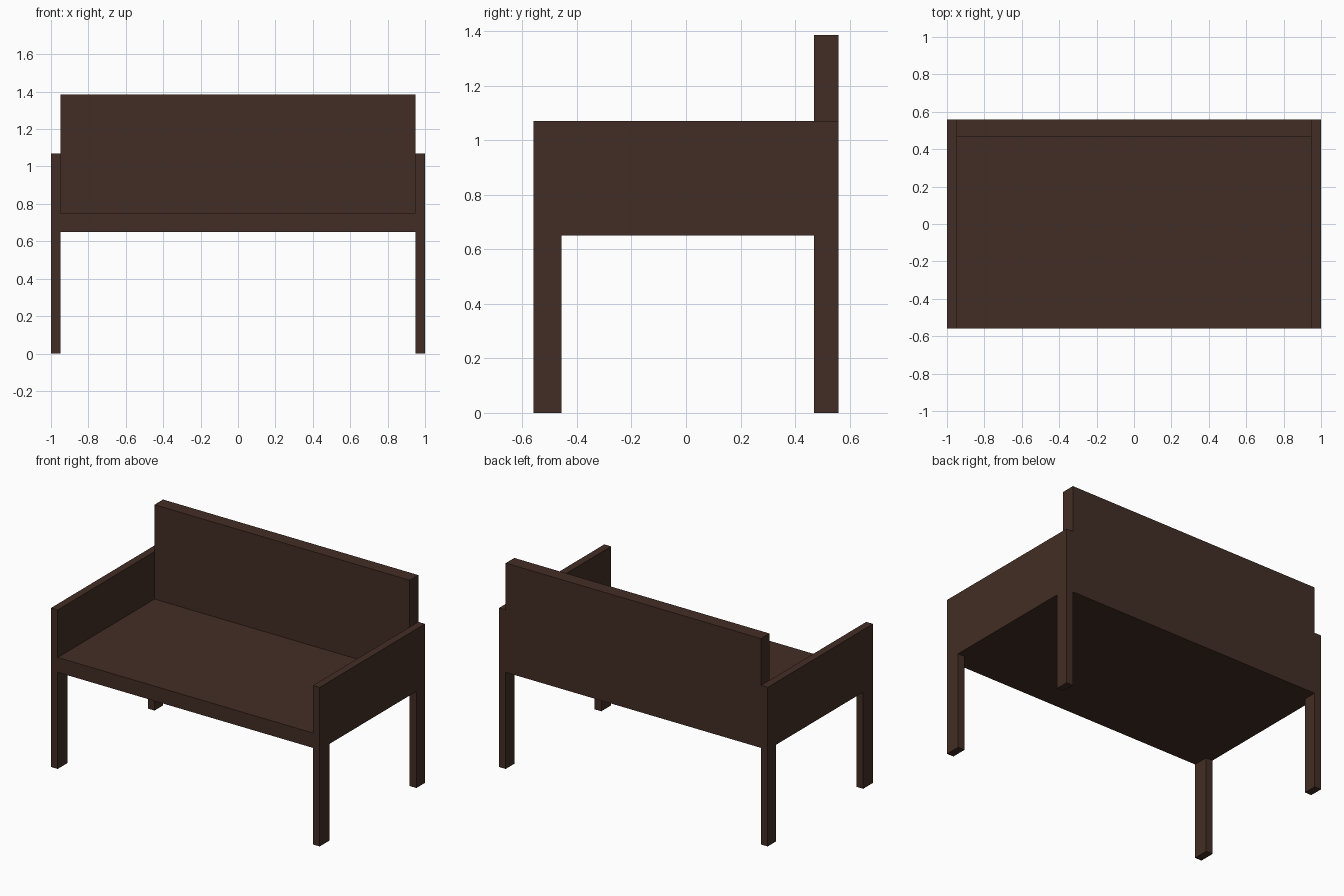
import bpy
import bmesh

if "Cube" in bpy.data.objects:
    bpy.data.objects.remove(bpy.data.objects["Cube"])

wood = bpy.data.materials.new("dark_brown_wood")
wood.diffuse_color = (0.055, 0.027, 0.018, 1.0)
wood.use_nodes = True
wood.node_tree.nodes["Principled BSDF"].inputs["Base Color"].default_value = wood.diffuse_color

HALF_X, INNER_X = 1.0, 0.95       # outer and inner faces of the side panels
FRONT, BACK = -0.56, 0.56
FRONT_LEG, BACK_LEG = -0.456, 0.469  # inner edges of the legs
SEAT_LOW, SEAT_TOP, ARM_TOP, BACK_TOP = 0.65, 0.75, 1.07, 1.385


def extrude_profile(name, yz, x0, x1):
    """Extrude a closed y-z outline along x."""
    bm = bmesh.new()
    face = bm.faces.new([bm.verts.new((x0, y, z)) for y, z in yz])
    new = bmesh.ops.extrude_face_region(bm, geom=[face])["geom"]
    verts = [g for g in new if isinstance(g, bmesh.types.BMVert)]
    bmesh.ops.translate(bm, verts=verts, vec=(x1 - x0, 0, 0))
    bmesh.ops.recalc_face_normals(bm, faces=bm.faces[:])
    mesh = bpy.data.meshes.new(name)
    bm.to_mesh(mesh)
    bm.free()
    mesh.materials.append(wood)
    obj = bpy.data.objects.new(name, mesh)
    bpy.context.collection.objects.link(obj)
    return obj


def rect(y0, y1, z0, z1):
    return [(y0, z0), (y1, z0), (y1, z1), (y0, z1)]


# Side panels: armrest and two legs in one outline, mirrored to both ends
sides = extrude_profile("armrest_sides_with_legs", [
    (FRONT, 0), (FRONT_LEG, 0), (FRONT_LEG, SEAT_LOW), (BACK_LEG, SEAT_LOW),
    (BACK_LEG, 0), (BACK, 0), (BACK, ARM_TOP), (FRONT, ARM_TOP)], INNER_X, HALF_X)
sides.modifiers.new("mirror", 'MIRROR')

# Seat slab between the sides, in front of the backrest
extrude_profile("seat", rect(FRONT, BACK_LEG, SEAT_LOW, SEAT_TOP), -INNER_X, INNER_X)

# Backrest board, down to the underside of the seat
extrude_profile("backrest", rect(BACK_LEG, BACK, SEAT_LOW, BACK_TOP), -INNER_X, INNER_X)
